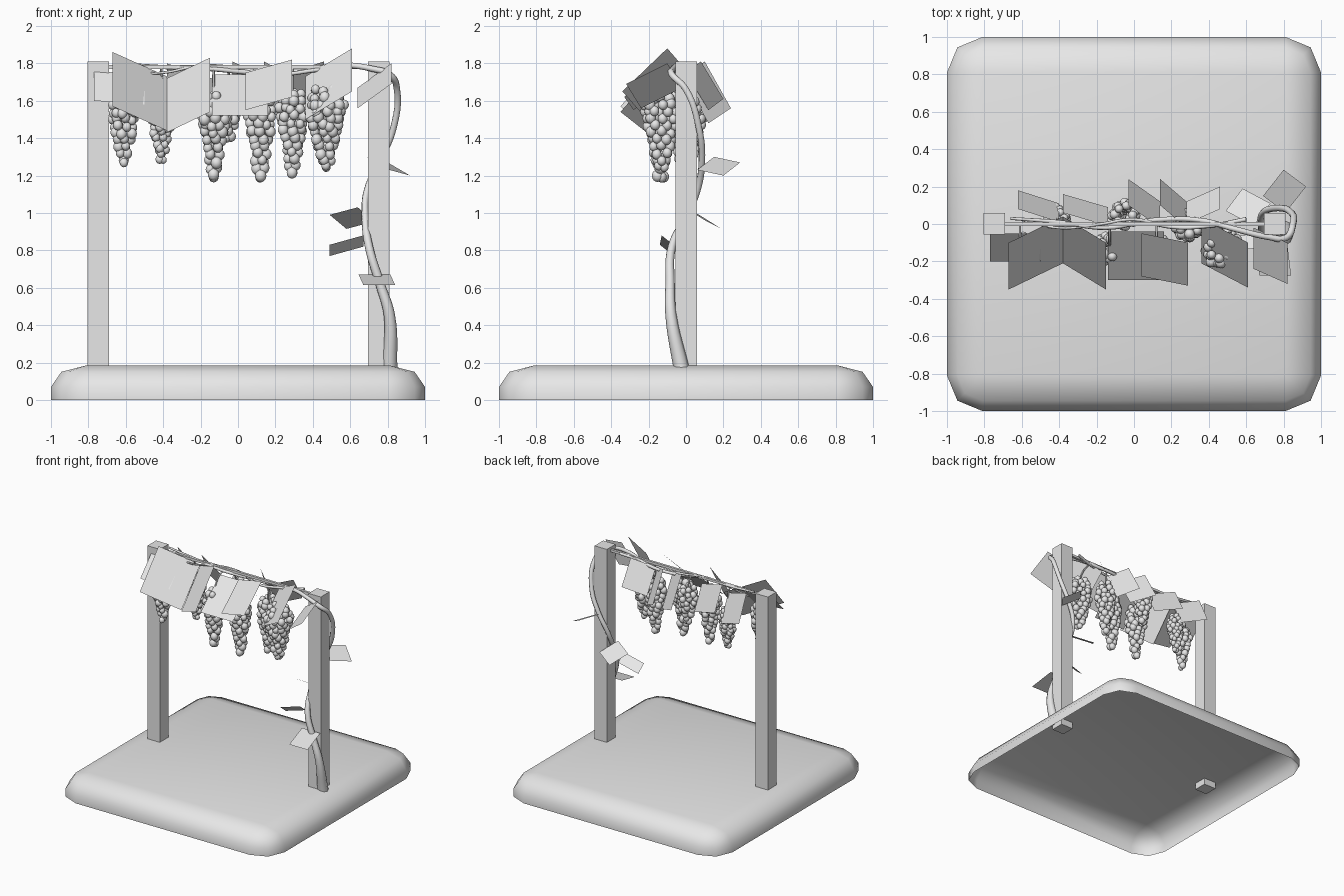
import bpy
import bmesh
import math
import random
from mathutils import Matrix, Vector

random.seed(4)
if "Cube" in bpy.data.objects:
    bpy.data.objects.remove(bpy.data.objects["Cube"], do_unlink=True)

# Single flat colour
GREY = (0.8, 0.8, 0.8, 1)
grey = bpy.data.materials.new("plain grey")
grey.use_nodes = True
grey.diffuse_color = GREY
grey.node_tree.nodes["Principled BSDF"].inputs["Base Color"].default_value = GREY


def finish(name, mesh, smooth):
    mesh.materials.clear()
    mesh.materials.append(grey)
    for face in mesh.polygons:
        face.use_smooth = smooth
    obj = bpy.data.objects.new(name, mesh)
    bpy.context.collection.objects.link(obj)
    return obj


def from_bmesh(name, bm, smooth=False):
    mesh = bpy.data.meshes.new(name)
    bm.to_mesh(mesh)
    bm.free()
    return finish(name, mesh, smooth)


def box(name, low, high):
    low, high = Vector(low), Vector(high)
    bm = bmesh.new()
    matrix = Matrix.Translation((low + high) / 2) @ Matrix.Diagonal((*(high - low), 1))
    bmesh.ops.create_cube(bm, size=1, matrix=matrix)
    return from_bmesh(name, bm)


def tube(name, points, thickness=1.0):
    """Smooth tapering tube through points given as x, y, z, radius."""
    curve = bpy.data.curves.new(name, "CURVE")
    curve.dimensions = "3D"
    curve.bevel_depth = thickness
    curve.bevel_resolution = 2
    curve.resolution_u = 6
    curve.use_fill_caps = True
    spline = curve.splines.new("BEZIER")
    spline.bezier_points.add(len(points) - 1)
    for knot, (x, y, z, radius) in zip(spline.bezier_points, points):
        knot.co = (x, y, z)
        knot.radius = radius
        knot.handle_left_type = knot.handle_right_type = "AUTO"
    helper = bpy.data.objects.new(name, curve)
    bpy.context.collection.objects.link(helper)
    graph = bpy.context.evaluated_depsgraph_get()
    mesh = bpy.data.meshes.new_from_object(helper.evaluated_get(graph))
    bpy.data.objects.remove(helper, do_unlink=True)
    return finish(name, mesh, True)


def leaf(name, corner, side, reach):
    """Flat four-sided leaf spanned by two edge vectors."""
    corner, side, reach = Vector(corner), Vector(side), Vector(reach)
    bm = bmesh.new()
    corners = (corner, corner + side, corner + side + reach, corner + reach)
    bm.faces.new([bm.verts.new(c) for c in corners])
    return from_bmesh(name, bm)


# Base: rounded slab, open underneath
def ground_slab():
    bm = bmesh.new()
    core = 0.81
    rings = []
    for radius, z in ((0.19, 0), (0.19, 0.07), (0.134, 0.151), (0, 0.185)):
        ring = []
        for quarter in range(4):
            middle = math.radians(45 + 90 * quarter)
            cx = math.copysign(core, math.cos(middle))
            cy = math.copysign(core, math.sin(middle))
            turns = (-45, 0, 45) if radius else (0,)
            for turn in turns:
                a = middle + math.radians(turn)
                ring.append(bm.verts.new((cx + radius * math.cos(a), cy + radius * math.sin(a), z)))
        rings.append(ring)
    for lower, upper in zip(rings, rings[1:]):
        n = len(lower)
        for i in range(n):
            j = (i + 1) % n
            if len(upper) == n:
                bm.faces.new((lower[i], lower[j], upper[j], upper[i]))
            else:
                a, b = upper[i // 3], upper[j // 3]
                bm.faces.new((lower[i], lower[j], a) if a == b else (lower[i], lower[j], b, a))
    bm.faces.new(rings[-1])
    return from_bmesh("ground_slab", bm, True)


ground_slab()

# Trellis
box("right_post", (-0.805, -0.055, 0.13), (-0.69, 0.06, 1.81))
box("left_post", (0.695, -0.055, 0.13), (0.81, 0.06, 1.81))
box("top_rail", (-0.7, -0.01, 1.77), (0.7, 0.01, 1.79))

# Vine: trunk winds round the post, then runs along the rail
tube("vine_trunk", [
    (0.81, -0.025, 0.17, 0.042), (0.81, -0.08, 0.45, 0.03), (0.76, -0.085, 0.62, 0.025),
    (0.7, -0.075, 0.82, 0.022), (0.68, 0, 0.98, 0.019), (0.69, 0.06, 1.12, 0.018),
    (0.76, 0.085, 1.28, 0.018), (0.83, 0.07, 1.45, 0.018), (0.85, 0, 1.66, 0.018),
    (0.81, -0.075, 1.74, 0.018), (0.72, -0.07, 1.77, 0.016), (0.55, -0.03, 1.79, 0.015),
    (0.35, 0.02, 1.76, 0.014), (0.1, 0.02, 1.75, 0.013), (-0.15, -0.02, 1.77, 0.012),
    (-0.4, 0.01, 1.78, 0.011), (-0.66, 0.03, 1.8, 0.008)])
tube("vine_runner", [
    (0.6 - 0.2 * i, 0.025 * math.cos(2 * i), 1.765 + 0.025 * math.cos(1.7 * i), 0.012 - 0.001 * i)
    for i in range(7)])

# Rail leaves: high x, low x, high y, high z, side tilt (y, z), reach (y, z)
FRONT_LEAVES = (
    (-0.67, -0.38, -0.1, 1.86, 0.14, -0.13, -0.25, -0.29),
    (-0.15, -0.38, -0.1, 1.83, 0.14, -0.11, -0.25, -0.29),
    (-0.14, 0.16, -0.04, 1.74, 0, 0, -0.26, -0.22),
    (0.29, 0.04, -0.1, 1.82, 0.05, -0.07, -0.23, -0.2),
    (0.61, 0.36, -0.1, 1.88, 0.13, -0.15, -0.24, -0.23),
    (0.82, 0.64, -0.1, 1.8, 0.08, -0.13, -0.22, -0.11),
    (-0.77, -0.5, -0.05, 1.76, 0, -0.02, -0.15, -0.16))
BACK_LEAVES = (
    (-0.62, -0.4, 0.08, 1.8, -0.07, -0.08, 0.1, -0.22),
    (-0.38, -0.14, 0.06, 1.8, -0.07, -0.08, 0.1, -0.2),
    (-0.03, 0.14, 0.1, 1.81, -0.12, -0.08, 0.14, -0.25),
    (0.14, 0.28, 0.1, 1.81, -0.12, -0.08, 0.14, -0.25),
    (0.46, 0.28, 0.08, 1.81, -0.08, -0.06, 0.12, -0.2))
for label, leaves in (("front", FRONT_LEAVES), ("back", BACK_LEAVES)):
    for high_x, low_x, y, z, tilt_y, tilt_z, reach_y, reach_z in leaves:
        leaf(label + "_rail_leaf", (high_x, y, z),
             (low_x - high_x, tilt_y, tilt_z), (0, reach_y, reach_z))

# Trunk leaves
leaf("inner_upper_leaf", (0.49, 0.07, 0.99), (0.15, -0.08, 0.04), (0.09, 0.12, -0.075))
leaf("inner_lower_leaf", (0.49, -0.14, 0.83), (0.18, 0.01, 0.05), (0, 0.075, -0.06))
leaf("front_trunk_leaf", (0.645, -0.07, 0.67), (0.17, 0, 0), (0.025, -0.205, -0.055))
leaf("back_trunk_leaf", (0.69, 0.15, 1.3), (0.11, 0.14, -0.03), (0.12, -0.09, -0.07))


# Grapes
def grape(bm, centre, radius):
    matrix = Matrix.Translation(centre) @ Matrix.Diagonal((radius, radius, radius * 1.1, 1))
    bmesh.ops.create_uvsphere(bm, u_segments=12, v_segments=8, radius=1, matrix=matrix)


def bunch(x, y, top, bottom, width, size):
    bm = bmesh.new()
    rows = round((top - bottom) / (size * 1.45))
    for row in range(rows):
        t = row / (rows - 1)
        spread = (width - size) * min(1, 0.6 + 2 * t) * (1 - 0.85 * t ** 1.3)
        count = max(2, int(math.tau * spread / (size * 1.9)))
        for i in range(count):
            a = math.tau * (i + 0.5 * (row % 2)) / count + random.uniform(-0.2, 0.2)
            r = spread * random.uniform(0.85, 1.1)
            z = top - size + (bottom - top + 2 * size) * t + random.uniform(-0.3, 0.3) * size
            grape(bm, (x + r * math.cos(a), y + r * math.sin(a), z), size * random.uniform(0.85, 1.1))
    from_bmesh("grape_bunch", bm, True)
    tube("bunch_stem", [(x, 0, 1.77, 0.006), (x, y * 0.7, 1.72, 0.006), (x, y, top - 0.1, 0.005)])


for place in ((-0.61, -0.13, 1.64, 1.25, 0.1, 0.026), (-0.41, 0.03, 1.6, 1.26, 0.085, 0.022),
              (-0.13, -0.13, 1.65, 1.17, 0.105, 0.028), (-0.05, 0.05, 1.7, 1.38, 0.1, 0.025),
              (0.12, -0.14, 1.66, 1.17, 0.105, 0.028), (0.29, -0.01, 1.66, 1.19, 0.1, 0.026),
              (0.47, -0.13, 1.68, 1.22, 0.13, 0.027)):
    bunch(*place)
